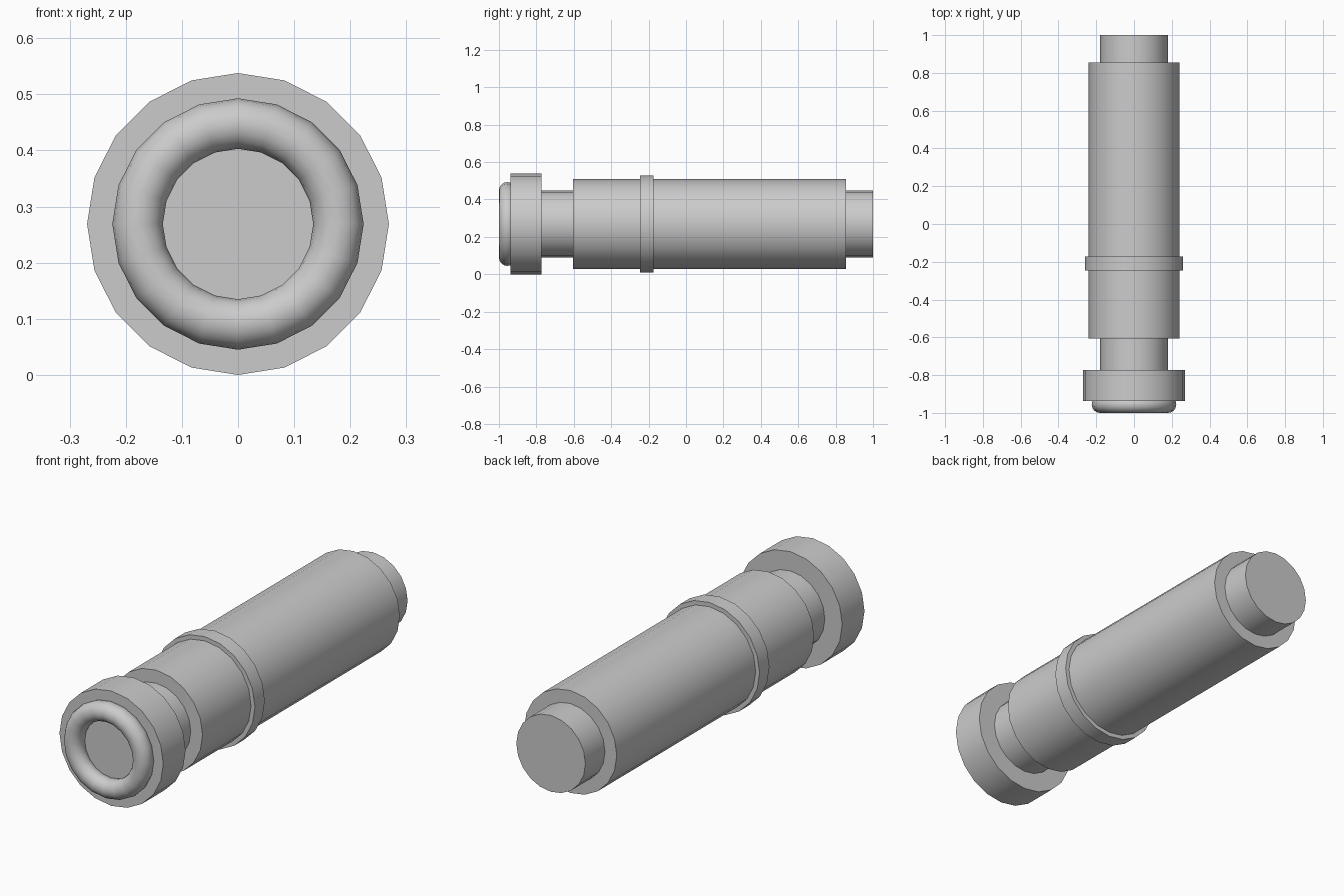
import bpy
from math import radians

if "Cube" in bpy.data.objects:
    bpy.data.objects.remove(bpy.data.objects["Cube"])

SIDES = 20
AXIS_Z = 0.269


def finish(obj, name):
    obj.name = name
    bpy.ops.object.shade_smooth_by_angle(angle=radians(30))
    return obj


def barrel(name, radius, y0, y1):
    """Capped cylinder lying along y, with a vertex at the very top."""
    bpy.ops.mesh.primitive_cylinder_add(
        vertices=SIDES, radius=radius, depth=y1 - y0,
        location=(0, (y0 + y1) / 2, AXIS_Z), rotation=(radians(90), 0, 0))
    return finish(bpy.context.object, name)


# Stepped cylinders sharing one axis
barrel("inner_rod", 0.179, -0.78, 1.0)
barrel("main_sleeve", 0.24, -0.605, 0.855)
barrel("raised_band", 0.26, -0.246, -0.173)
barrel("end_flange", 0.269, -0.937, -0.772)

# Rounded ring on the front of the flange
bpy.ops.mesh.primitive_torus_add(
    major_segments=SIDES, minor_segments=16,
    major_radius=0.179, minor_radius=0.045,
    location=(0, -0.955, AXIS_Z), rotation=(radians(90), 0, 0))
finish(bpy.context.object, "front_ring")
